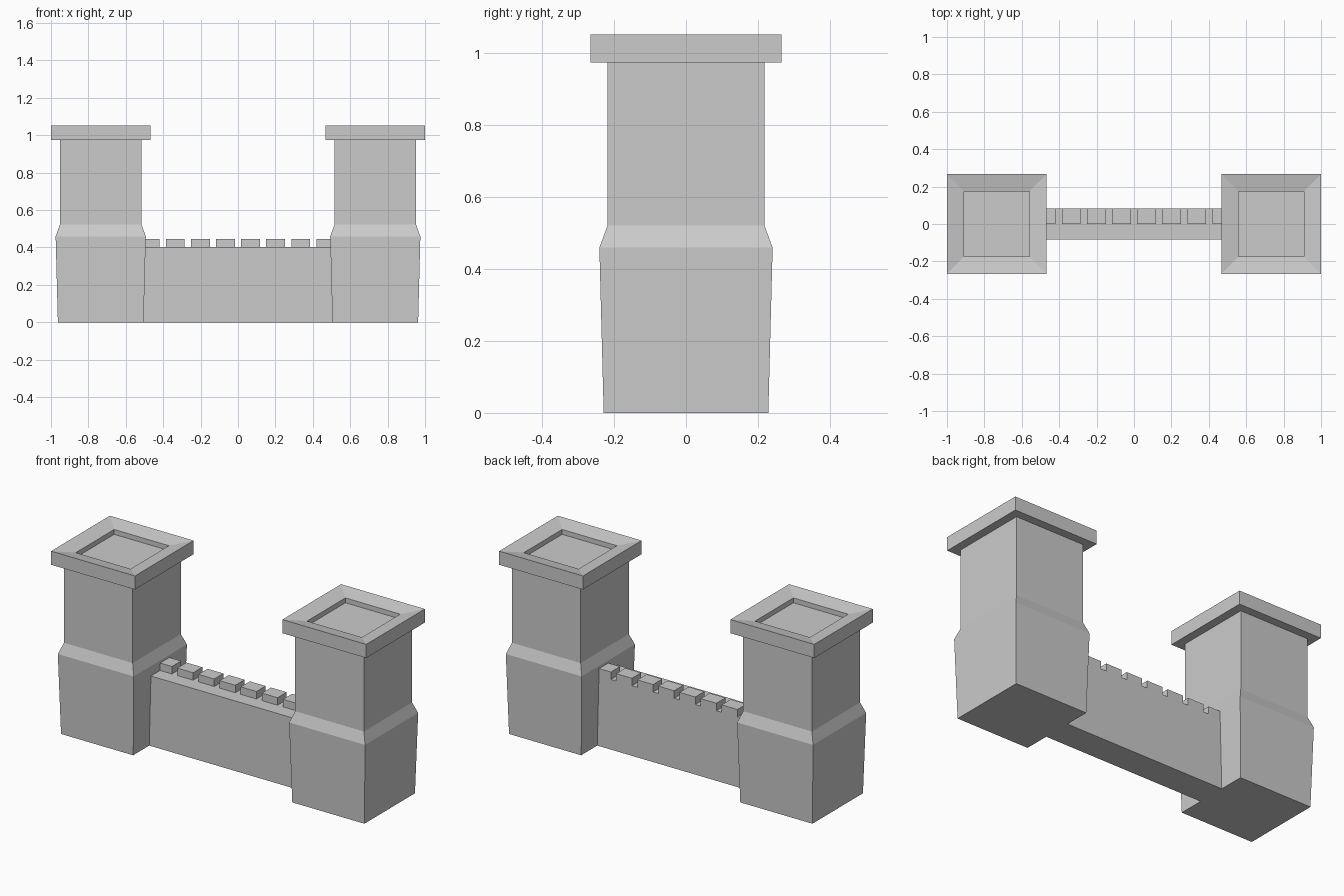
import bpy, bmesh

if "Cube" in bpy.data.objects:
    bpy.data.objects.remove(bpy.data.objects["Cube"])

TOWER_X = 0.734


def make_object(name, bm):
    bmesh.ops.recalc_face_normals(bm, faces=bm.faces)
    mesh = bpy.data.meshes.new(name)
    bm.to_mesh(mesh)
    bm.free()
    obj = bpy.data.objects.new(name, mesh)
    bpy.context.collection.objects.link(obj)
    return obj


def square_loft(name, cx, profile):
    """Stack square rings given as (half width, height) and cap both ends."""
    bm = bmesh.new()
    rings = [[bm.verts.new((cx + sx * h, sy * h, z))
              for sx, sy in ((-1, -1), (1, -1), (1, 1), (-1, 1))]
             for h, z in profile]
    for a, b in zip(rings, rings[1:]):
        for i in range(4):
            j = (i + 1) % 4
            bm.faces.new((a[i], a[j], b[j], b[i]))
    bm.faces.new(rings[0][::-1])
    bm.faces.new(rings[-1])
    return make_object(name, bm)


def box(name, x0, x1, y0, y1, z0, z1):
    bm = bmesh.new()
    bmesh.ops.create_cube(bm, size=1)
    for v in bm.verts:
        v.co = (x1 if v.co.x > 0 else x0,
                y1 if v.co.y > 0 else y0,
                z1 if v.co.z > 0 else z0)
    return make_object(name, bm)


# Towers: tapered base, sloped shoulder, shaft, overhanging cap, sunken roof
tower_profile = [(0.229, 0), (0.241, 0.46), (0.218, 0.522), (0.218, 0.975),
                 (0.266, 0.975), (0.266, 1.053), (0.174, 1.034), (0.174, 1.006)]
for side, name in ((-1, "left_tower"), (1, "right_tower")):
    square_loft(name, side * TOWER_X, tower_profile)

# Curtain wall joining the towers
box("wall", -0.52, 0.52, -0.083, 0.083, 0, 0.402)

# Merlons along the back half of the wall top
for i in range(8):
    cx = (i - 3.5) * 0.134
    box(f"merlon_{i + 1}", cx - 0.05, cx + 0.05, 0, 0.083, 0.402, 0.445)
